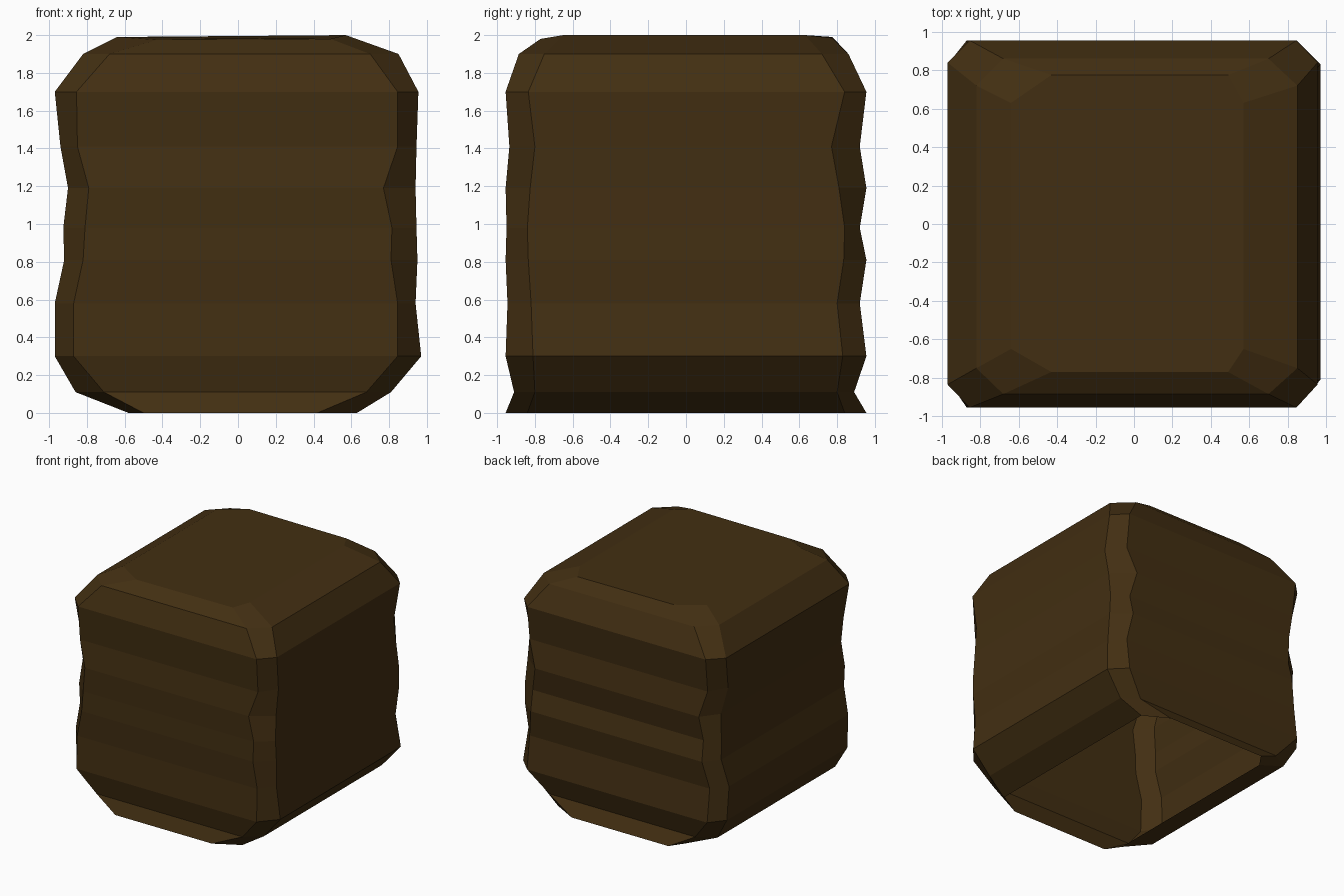
import bpy, bmesh

# Rough stump: stacked octagonal rings, open underneath
# z, outer x (left, right), front/back face x (left, right),
# outer y (front, back), side face y (front, back)
RINGS = [
    (0.00, -.58, .63, -.50, .42, -.955, .955, -.84, .84),
    (0.11, -.86, .81, -.71, .68, -.91, .89, -.80, .80),
    (0.30, -.97, .97, -.87, .845, -.955, .955, -.81, .83),
    (0.58, -.97, .94, -.87, .845, -.945, .92, -.82, .80),
    (0.81, -.92, .95, -.82, .81, -.955, .955, -.835, .835),
    (0.98, -.925, .945, -.81, .815, -.95, .92, -.84, .84),
    (1.19, -.90, .94, -.79, .77, -.955, .955, -.825, .81),
    (1.41, -.94, .945, -.85, .845, -.935, .92, -.80, .77),
    (1.70, -.97, .955, -.855, .845, -.955, .955, -.835, .84),
    (1.90, -.82, .85, -.68, .70, -.885, .86, -.75, .72),
    (1.99, -.64, .57, -.43, .49, -.77, .775, -.65, .63),
]

bm = bmesh.new()
rings = []
for z, xl, xr, fl, fr, yf, yb, sf, sb in RINGS:
    outline = [(fl, yf), (fr, yf), (xr, sf), (xr, sb),
               (fr, yb), (fl, yb), (xl, sb), (xl, sf)]
    rings.append([bm.verts.new((x, y, z)) for x, y in outline])

# Side walls
for low, high in zip(rings, rings[1:]):
    for i in range(8):
        j = (i + 1) % 8
        bm.faces.new((low[i], low[j], high[j], high[i]))

# Slightly tilted top
top = rings[-1]
for i, dz in enumerate((-.015, -.01, .01, .01, -.005, 0, 0, 0)):
    top[i].co.z += dz
bm.faces.new(top)

mesh = bpy.data.meshes.new("stump_block")
bm.to_mesh(mesh)
bm.free()
block = bpy.data.objects.new("stump_block", mesh)
bpy.context.collection.objects.link(block)

# Dark brown bark
bark = bpy.data.materials.new("dark_bark")
bark.diffuse_color = (0.055, 0.028, 0.006, 1)
mesh.materials.append(bark)
